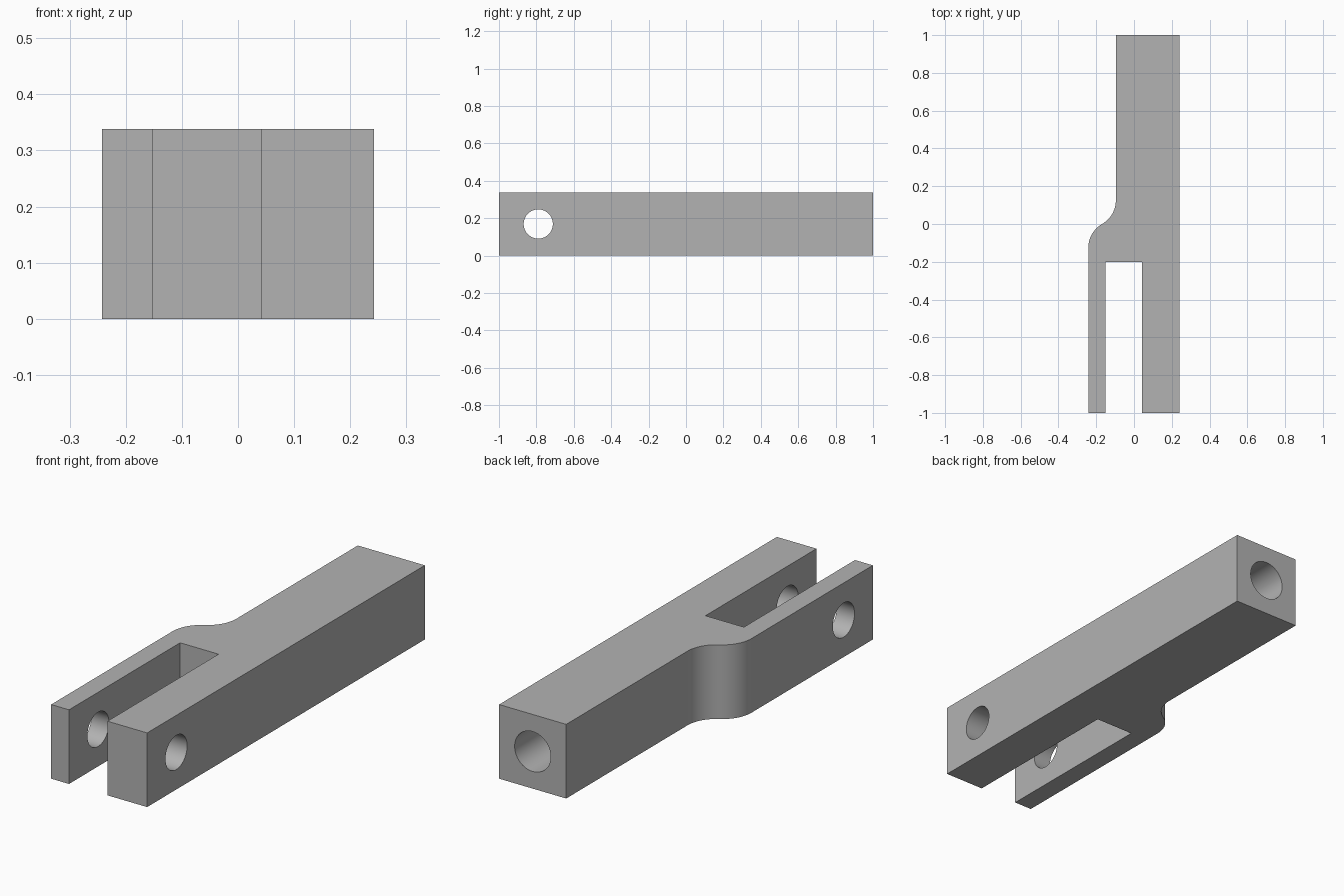
import bpy, bmesh, math
from mathutils import Matrix

cube = bpy.data.objects.get("Cube")
if cube:
    bpy.data.objects.remove(cube, do_unlink=True)

HEIGHT = 0.338
RIGHT, LEFT = -0.242, 0.242          # outer sides of the fork
SHANK = LEFT - HEIGHT                # the shank is square in section
SLOT_R, SLOT_L, SLOT_END = -0.152, 0.042, -0.2
MID_X = (RIGHT + SHANK) / 2

steel = bpy.data.materials.new("plain_grey")
steel.use_nodes = True
grey = (0.45, 0.45, 0.45, 1)
steel.diffuse_color = grey
steel.node_tree.nodes["Principled BSDF"].inputs["Base Color"].default_value = grey


def make_object(name, bm):
    bmesh.ops.recalc_face_normals(bm, faces=bm.faces)
    mesh = bpy.data.meshes.new(name)
    bm.to_mesh(mesh)
    bm.free()
    mesh.materials.append(steel)
    obj = bpy.data.objects.new(name, mesh)
    bpy.context.collection.objects.link(obj)
    return obj


def drill(target, name, radius, depth, centre, axis):
    """Cut a round hole with a hidden cylinder."""
    bm = bmesh.new()
    turn = Matrix.Rotation(math.pi / 2, 4, axis)
    bmesh.ops.create_cone(bm, cap_ends=True, segments=64, radius1=radius, radius2=radius,
                          depth=depth, matrix=Matrix.Translation(centre) @ turn)
    cutter = make_object(name, bm)
    cutter.hide_render = True
    cutter.hide_set(True)
    mod = target.modifiers.new(name, "BOOLEAN")
    mod.operation = "DIFFERENCE"
    mod.solver = "EXACT"
    mod.object = cutter
    return cutter


# S-shaped shoulder: two tangent arcs, mirrored through their meeting point
sweep, steps = math.radians(60), 16
radius = (SHANK - MID_X) / (1 - math.cos(sweep))
upper = []
for i in range(steps + 1):
    a = sweep * i / steps
    upper.append((SHANK - radius * (1 - math.cos(a)),
                  radius * (math.sin(sweep) - math.sin(a))))
lower = [(2 * MID_X - x, -y) for x, y in reversed(upper[:-1])]

# Plan outline of the fork and shank, raised to full height
outline = [(LEFT, -1), (LEFT, 1), (SHANK, 1)] + upper + lower + [
    (RIGHT, -1), (SLOT_R, -1), (SLOT_R, SLOT_END), (SLOT_L, SLOT_END), (SLOT_L, -1)]
bm = bmesh.new()
base = bm.faces.new([bm.verts.new((x, y, 0)) for x, y in outline])
top = bmesh.ops.extrude_face_region(bm, geom=[base])["geom"]
bmesh.ops.translate(bm, verts=[g for g in top if isinstance(g, bmesh.types.BMVert)],
                    vec=(0, 0, HEIGHT))
body = make_object("fork_body", bm)

# Cross pin hole through both prongs, and the blind bore in the back end
cutters = [drill(body, "pin_hole_cutter", 0.078, 1, (0, -0.79, HEIGHT / 2), "Y"),
           drill(body, "bore_cutter", 0.091, 1.4, ((SHANK + LEFT) / 2, 1, HEIGHT / 2), "X")]

# Apply the cuts, then smooth the round walls
bpy.ops.object.select_all(action="DESELECT")
bpy.context.view_layer.objects.active = body
body.select_set(True)
for mod in list(body.modifiers):
    bpy.ops.object.modifier_apply(modifier=mod.name)
for cutter in cutters:
    bpy.data.objects.remove(cutter, do_unlink=True)
bpy.ops.object.shade_smooth_by_angle(angle=math.radians(30))
